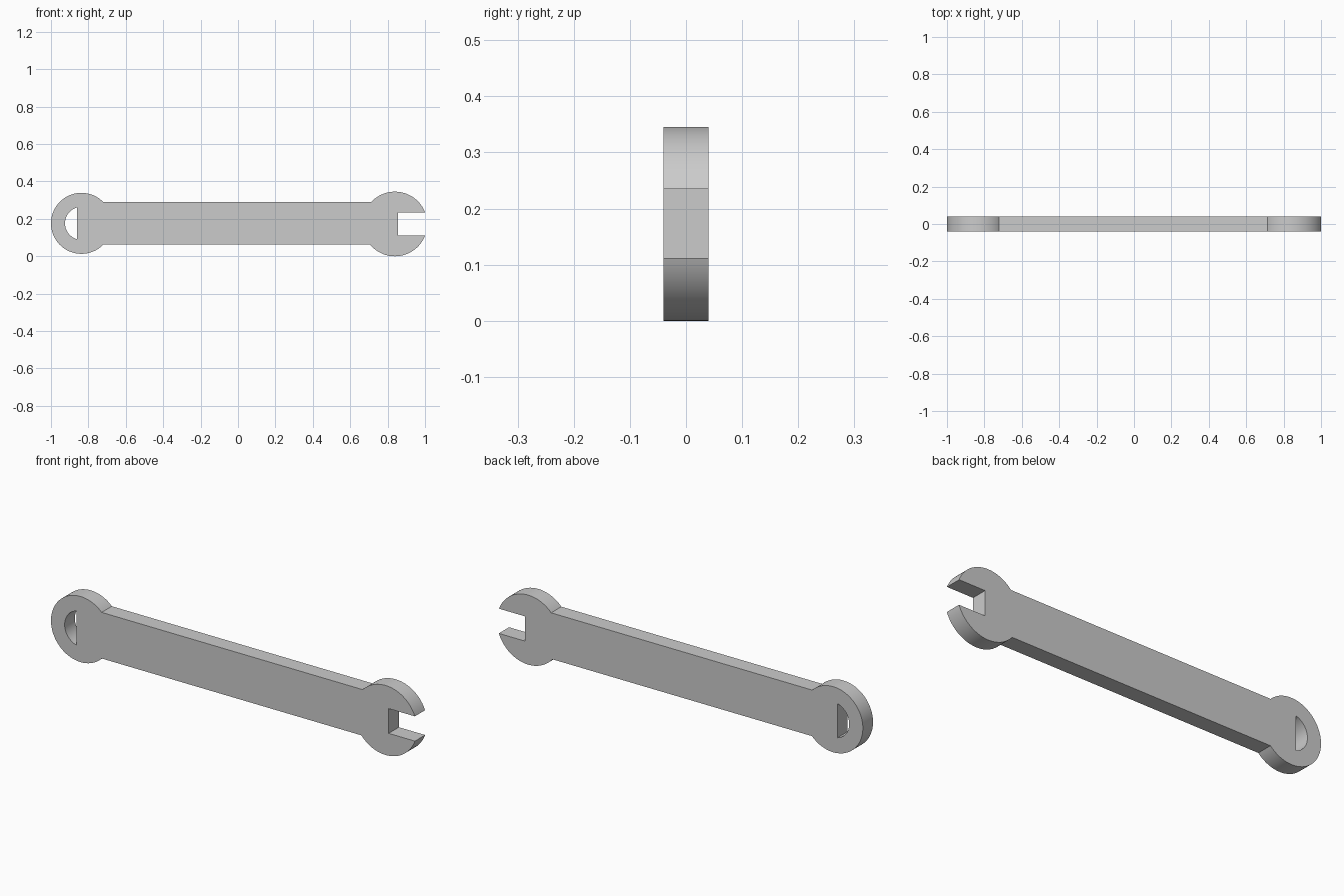
import bpy, bmesh
from math import asin, cos, sin, pi, radians

if "Cube" in bpy.data.objects:
    bpy.data.objects.remove(bpy.data.objects["Cube"])

HALF_THICK = 0.04
SHAFT_LOW, SHAFT_HIGH = 0.062, 0.291
RING_X, RING_Z, RING_R, HOLE_R = -0.837, 0.176, 0.163, 0.088
JAW_X, JAW_Z, JAW_R = 0.839, 0.1727, 0.1727
SLOT_X, SLOT_LOW, SLOT_HIGH = 0.856, 0.112, 0.235
SHAFT_END = -0.861


def arc(cx, cz, r, a0, a1, n):
    return [(cx + r * cos(a0 + (a1 - a0) * i / n), cz + r * sin(a0 + (a1 - a0) * i / n))
            for i in range(n + 1)]


def angle(z, cz, r):
    return asin((z - cz) / r)


# Outer outline: lower jaw, slot, upper jaw, ring end (counter-clockwise)
outline = arc(JAW_X, JAW_Z, JAW_R, -pi - angle(SHAFT_LOW, JAW_Z, JAW_R),
              angle(SLOT_LOW, JAW_Z, JAW_R), 40)
outline += [(SLOT_X, SLOT_LOW), (SLOT_X, SLOT_HIGH)]
outline += arc(JAW_X, JAW_Z, JAW_R, angle(SLOT_HIGH, JAW_Z, JAW_R),
               pi - angle(SHAFT_HIGH, JAW_Z, JAW_R), 40)
outline += arc(RING_X, RING_Z, RING_R, angle(SHAFT_HIGH, RING_Z, RING_R),
               2 * pi + angle(SHAFT_LOW, RING_Z, RING_R), 80)

# D-shaped hole where the shaft end cuts across the ring
half = asin(-(SHAFT_END - RING_X) / HOLE_R)
hole = arc(RING_X, RING_Z, HOLE_R, pi / 2 + half, 3 * pi / 2 - half, 36)

# Filled, extruded profile
curve = bpy.data.curves.new("wrench_profile", 'CURVE')
curve.dimensions = '2D'
curve.fill_mode = 'BOTH'
curve.extrude = HALF_THICK
for pts in (outline, hole):
    spline = curve.splines.new('POLY')
    spline.points.add(len(pts) - 1)
    for p, (x, z) in zip(spline.points, pts):
        p.co = (x, z, 0, 1)
    spline.use_cyclic_u = True
wrench = bpy.data.objects.new("wrench", curve)
bpy.context.collection.objects.link(wrench)
wrench.rotation_euler.x = radians(90)
bpy.context.view_layer.objects.active = wrench
wrench.select_set(True)
bpy.ops.object.convert(target='MESH')
wrench = bpy.context.object
bpy.ops.object.transform_apply(location=False, rotation=True, scale=False)

# Weld caps to the walls and smooth the round walls only
bm = bmesh.new()
bm.from_mesh(wrench.data)
bmesh.ops.remove_doubles(bm, verts=bm.verts, dist=1e-5)
bmesh.ops.recalc_face_normals(bm, faces=bm.faces)
bm.to_mesh(wrench.data)
bm.free()
bpy.ops.object.shade_smooth_by_angle(angle=radians(25))
